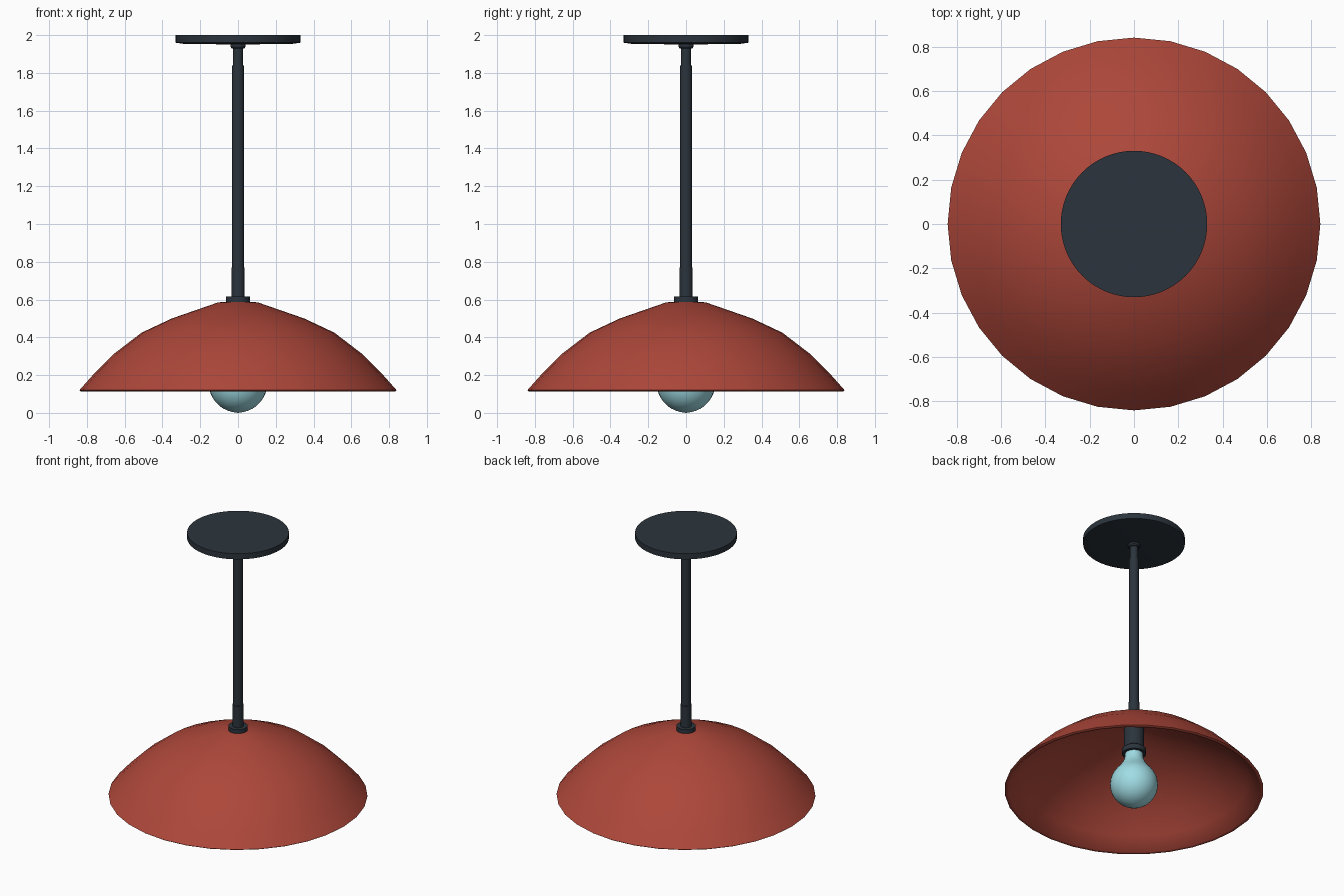
import bpy, bmesh, math

if "Cube" in bpy.data.objects:
    bpy.data.objects.remove(bpy.data.objects["Cube"])


def material(name, color):
    m = bpy.data.materials.new(name)
    m.diffuse_color = (*color, 1)
    m.use_nodes = True
    m.node_tree.nodes["Principled BSDF"].inputs["Base Color"].default_value = m.diffuse_color
    return m


RED = material("red_enamel", (0.42, 0.063, 0.042))
DARK = material("dark_metal", (0.024, 0.034, 0.045))
GLASS = material("pale_blue_glass", (0.35, 0.72, 0.78))


def lathe(name, profile, mat, segments=32, closed=False, angle=35):
    """Revolve an (r, z) profile around the z axis; r = 0 makes a pole."""
    bm = bmesh.new()
    rings = []
    for r, z in profile:
        if r == 0:
            rings.append([bm.verts.new((0, 0, z))] * segments)
        else:
            rings.append([bm.verts.new((r * math.cos(2 * math.pi * i / segments),
                                        r * math.sin(2 * math.pi * i / segments), z))
                          for i in range(segments)])
    pairs = list(zip(rings, rings[1:]))
    if closed:
        pairs.append((rings[-1], rings[0]))
    for a, b in pairs:
        for i in range(segments):
            j = (i + 1) % segments
            bm.faces.new(list(dict.fromkeys((a[i], a[j], b[j], b[i]))))
    bmesh.ops.recalc_face_normals(bm, faces=bm.faces)
    mesh = bpy.data.meshes.new(name)
    bm.to_mesh(mesh)
    bm.free()
    mesh.materials.append(mat)
    ob = bpy.data.objects.new(name, mesh)
    bpy.context.collection.objects.link(ob)
    bpy.context.view_layer.objects.active = ob
    ob.select_set(True)
    bpy.ops.object.shade_smooth_by_angle(angle=math.radians(angle))
    ob.select_set(False)
    return ob


# Thin domed shade: outer skin, rolled rim, inner skin
lathe("shade", [(0.04, 0.59), (0.105, 0.585), (0.35, 0.50), (0.51, 0.425),
                (0.66, 0.31), (0.76, 0.21), (0.84, 0.12), (0.832, 0.114),
                (0.815, 0.118), (0.74, 0.20), (0.645, 0.295), (0.50, 0.405),
                (0.345, 0.48), (0.10, 0.563), (0.04, 0.568)], RED, closed=True, angle=60)

# Ceiling canopy with a shallow underside
lathe("ceiling_canopy", [(0, 2.0), (0.33, 2.0), (0.33, 1.96), (0.29, 1.954),
                         (0, 1.95)], DARK, 64)
lathe("canopy_collar", [(0, 1.955), (0.04, 1.955), (0.04, 1.938), (0.034, 1.93),
                        (0, 1.93)], DARK)

# Stem in three steps, with a collar seated on the shade
lathe("upper_stem", [(0, 1.94), (0.027, 1.94), (0.027, 1.83), (0, 1.83)], DARK)
lathe("stem", [(0, 1.84), (0.031, 1.84), (0.031, 0.76), (0, 0.76)], DARK)
lathe("stem_sleeve", [(0, 0.77), (0.035, 0.77), (0.035, 0.60), (0, 0.60)], DARK)
lathe("shade_collar", [(0, 0.617), (0.063, 0.617), (0.063, 0.582), (0, 0.582)], DARK)

# Lamp socket with a flared lower ring
lathe("lamp_socket", [(0, 0.585), (0.066, 0.585), (0.066, 0.43), (0.078, 0.42),
                      (0.078, 0.385), (0, 0.385)], DARK)

# Bulb: globe that draws into a narrow neck
R, CZ = 0.155, 0.157
globe = [(R * math.sin(math.radians(a)), CZ - R * math.cos(math.radians(a)))
         for a in range(10, 131, 10)]
lathe("bulb", [(0, CZ - R - 0.002)] + globe +
      [(0.095, 0.285), (0.075, 0.315), (0.062, 0.345), (0.057, 0.39), (0, 0.39)], GLASS)
